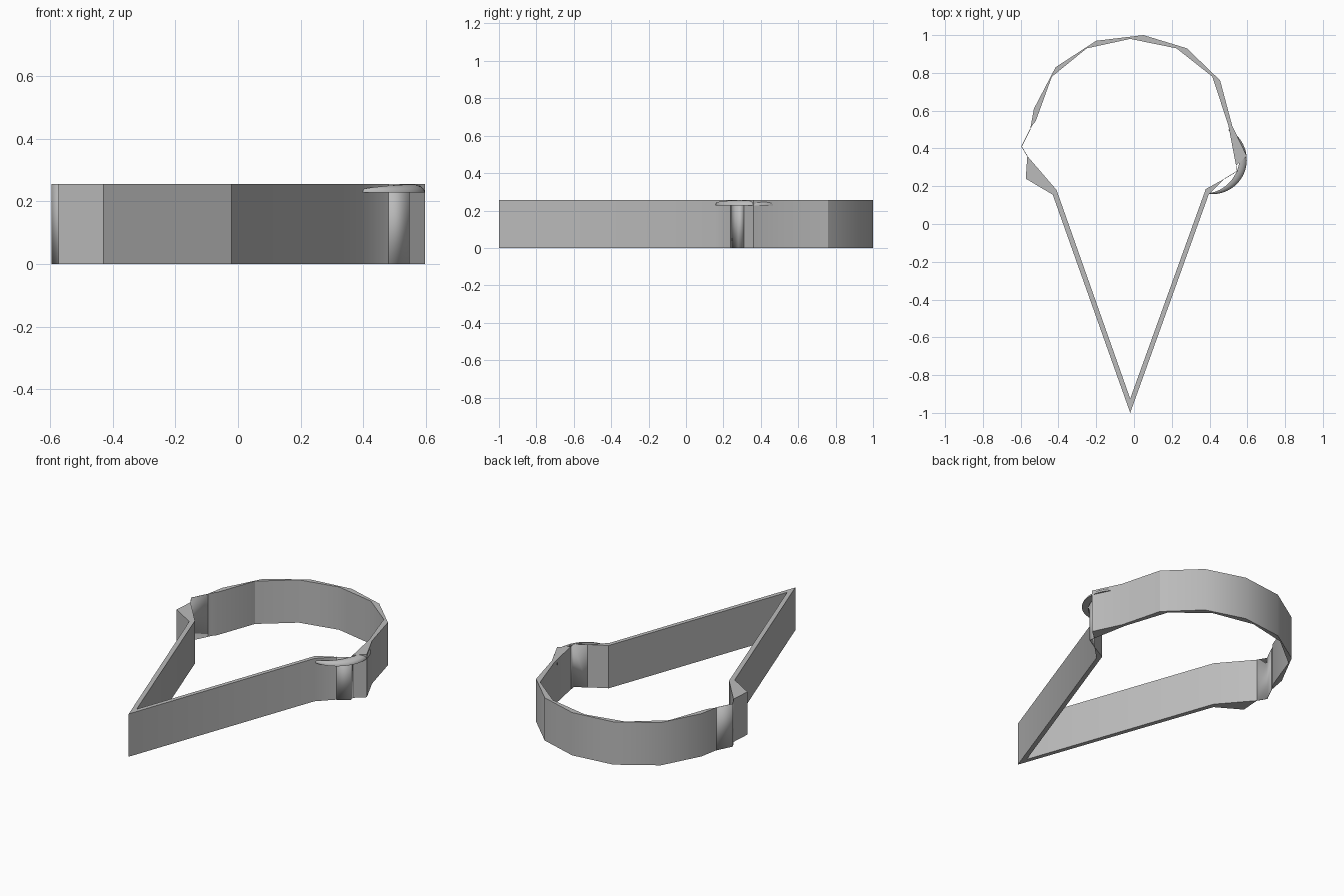
import bpy
import bmesh
from math import radians, sin, cos

HEIGHT = 0.255

# Remove the default cube
default_cube = bpy.data.objects.get("Cube")
if default_cube:
    bpy.data.objects.remove(default_cube, do_unlink=True)

# Single plain grey material
grey = bpy.data.materials.new("plain_grey")
grey.use_nodes = True
grey.diffuse_color = (0.5, 0.5, 0.5, 1)
grey.node_tree.nodes["Principled BSDF"].inputs["Base Color"].default_value = grey.diffuse_color


def finish(name, bm, recalculate=True):
    """Turn a bmesh into a named, shaded object."""
    if recalculate:
        bmesh.ops.recalc_face_normals(bm, faces=bm.faces[:])
    mesh = bpy.data.meshes.new(name)
    bm.to_mesh(mesh)
    bm.free()
    mesh.materials.append(grey)
    obj = bpy.data.objects.new(name, mesh)
    bpy.context.collection.objects.link(obj)
    bpy.ops.object.select_all(action='DESELECT')
    obj.select_set(True)
    bpy.context.view_layer.objects.active = obj
    bpy.ops.object.shade_smooth_by_angle(angle=radians(30))
    return obj


def prism(name, outline):
    """Extrude a closed outline to the full wall height."""
    bm = bmesh.new()
    base = bm.faces.new([bm.verts.new((x, y, 0)) for x, y in outline])
    extruded = bmesh.ops.extrude_face_region(bm, geom=[base], use_keep_orig=True)
    top = [v for v in extruded["geom"] if isinstance(v, bmesh.types.BMVert)]
    bmesh.ops.translate(bm, verts=top, vec=(0, 0, HEIGHT))
    return finish(name, bm)


def thin_wall(name, path):
    """Raise an open path into a very thin uncapped wall."""
    bm = bmesh.new()
    low = [bm.verts.new((x, y, 0)) for x, y in path]
    high = [bm.verts.new((x, y, HEIGHT)) for x, y in path]
    for i in range(len(path) - 1):
        bm.faces.new((low[i], low[i + 1], high[i + 1], high[i]))
    obj = finish(name, bm)
    solid = obj.modifiers.new("thickness", 'SOLIDIFY')
    solid.thickness = 0.003
    solid.offset = 0
    return obj


# Rounded scoop wall with uneven thickness
scoop_outer = [(-.55, .5), (-.53, .61), (-.415, .83), (-.2, .97), (.05, 1),
               (.28, .93), (.456, .76), (.52, .52), (.597, .36)]
scoop_inner = [(.54, .31), (.5, .52), (.415, .78), (.225, .93), (-.02, .98),
               (-.25, .93), (-.435, .78), (-.52, .545), (-.54, .52)]
prism("scoop_wall", scoop_outer + scoop_inner)

# V-shaped cone wall with flared ends
cone_outer = [(-.565, .36), (-.573, .24), (-.43, .155), (-.02, -1),
              (.395, .155), (.48, .24)]
cone_inner = [(.38, .185), (-.02, -.925), (-.41, .18)]
prism("cone_wall", cone_outer + cone_inner)

# Thin uncapped walls joining the scoop to the cone
thin_wall("left_link", [(-.565, .36), (-.595, .41), (-.55, .5)])
thin_wall("right_link", [(.48, .24), (.546, .28), (.54, .31)])


def crescent(name, center, radius, width, start, end, steps=28, rings=6):
    """Tapered crescent bead with a flat underside and rounded outer edge."""
    bm = bmesh.new()
    depth = 0.027
    rows = []
    for i in range(steps + 1):
        t = i / steps
        a = radians(start + (end - start) * t)
        taper = 0.08 + 0.92 * sin(radians(180) * t)
        section = []
        for j in range(rings + 1):
            b = radians(90) * j / rings
            r = radius - width * taper * (1 - cos(b))
            z = HEIGHT - depth + depth * sin(b) * taper ** 0.4
            section.append((r, z))
        section.append((radius - width * taper, HEIGHT - depth))
        rows.append([bm.verts.new((center[0] + r * cos(a), center[1] + r * sin(a), z))
                     for r, z in section])
    count = len(rows[0])
    for p, q in zip(rows, rows[1:]):
        for j in range(count):
            k = (j + 1) % count
            bm.faces.new((p[j], q[j], q[k], p[k]))
    bm.faces.new(rows[0])
    bm.faces.new(rows[-1][::-1])
    return finish(name, bm)


# Curled lip on the left side of the scoop
crescent("scoop_lip", (.415, .34), .182, .04, -98, 62)
